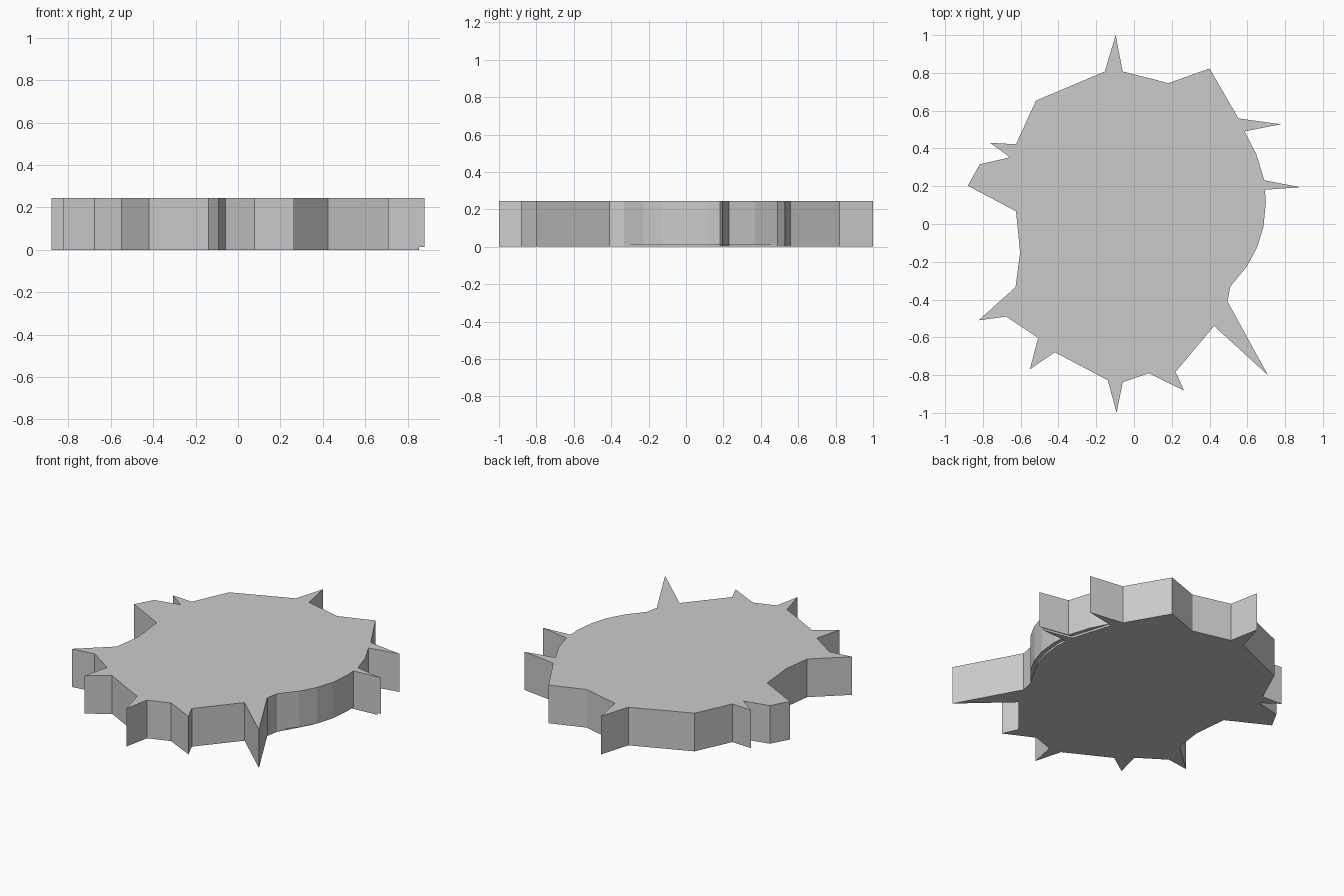
import bpy, bmesh

if "Cube" in bpy.data.objects:
    bpy.data.objects.remove(bpy.data.objects["Cube"])

# Spiky splat outline, clockwise from the back spike
outline = [
    (-0.097, 1.0), (-0.06, 0.807), (0.183, 0.746), (0.40, 0.823), (0.553, 0.559),
    (0.777, 0.528), (0.585, 0.49), (0.648, 0.369), (0.69, 0.231), (0.88, 0.195),
    (0.693, 0.181), (0.698, 0.115), (0.685, -0.017), (0.65, -0.128), (0.595, -0.228),
    (0.51, -0.331), (0.495, -0.41), (0.709, -0.80), (0.424, -0.54), (0.22, -0.783),
    (0.265, -0.882), (0.078, -0.79), (-0.06, -0.838), (-0.092, -1.0), (-0.139, -0.827),
    (-0.419, -0.679), (-0.551, -0.769), (-0.508, -0.603), (-0.677, -0.49), (-0.823, -0.51),
    (-0.627, -0.334), (-0.603, -0.152), (-0.625, 0.068), (-0.88, 0.202), (-0.817, 0.316),
    (-0.656, 0.353), (-0.762, 0.43), (-0.625, 0.422), (-0.519, 0.653), (-0.155, 0.807),
]
HEIGHT, STEP, INSET = 0.245, 0.013, 0.025

# The foot of the right-hand side is slightly recessed
recessed = [(x - INSET, y) if 6 < i < 15 else (x, y) for i, (x, y) in enumerate(outline)]

bm = bmesh.new()


def ring(points, z):
    return [bm.verts.new((x, y, z)) for x, y in points]


rings = [ring(outline, HEIGHT), ring(outline, STEP), ring(recessed, STEP), ring(recessed, 0)]
n = len(outline)

# Caps
bm.faces.new(rings[0])
bm.faces.new(rings[-1])

# Side walls and recess step
for k, (upper, lower) in enumerate(zip(rings, rings[1:])):
    for i in range(n):
        j = (i + 1) % n
        if k == 1 and not (6 <= i < 15):
            continue
        bm.faces.new((upper[i], upper[j], lower[j], lower[i]))

bmesh.ops.remove_doubles(bm, verts=bm.verts[:], dist=0.0005)
bmesh.ops.triangulate(bm, faces=[f for f in bm.faces if len(f.verts) > 4])
bmesh.ops.recalc_face_normals(bm, faces=bm.faces[:])
# Merge the flat caps back into clean faces
bmesh.ops.dissolve_limit(bm, angle_limit=0.001, verts=[], edges=bm.edges[:])

mesh = bpy.data.meshes.new("spiky_slab")
bm.to_mesh(mesh)
bm.free()
slab = bpy.data.objects.new("spiky_slab", mesh)
bpy.context.collection.objects.link(slab)
